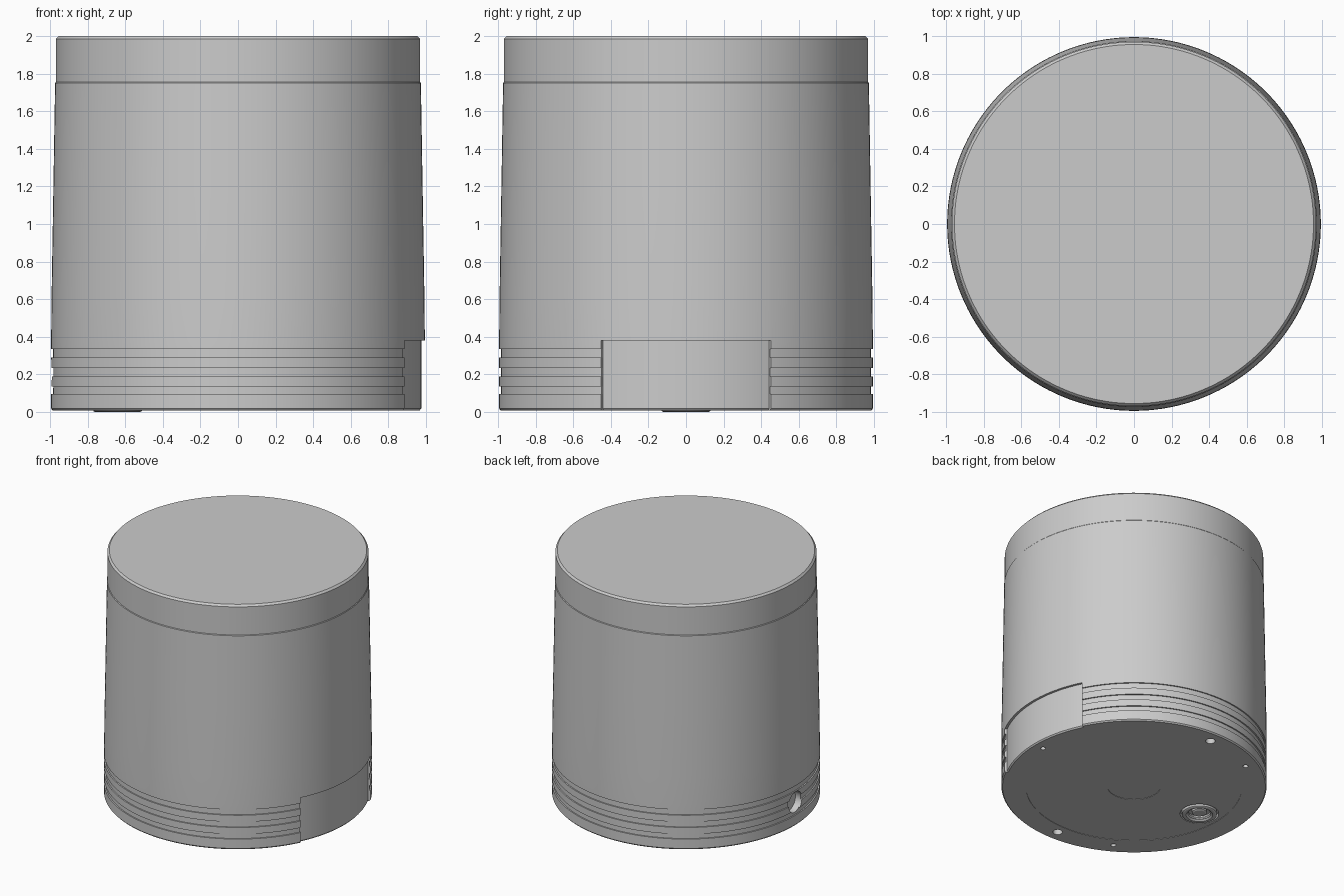
import bpy, bmesh, math
from mathutils import Matrix

cube = bpy.data.objects.get("Cube")
if cube:
    bpy.data.objects.remove(cube, do_unlink=True)

grey = bpy.data.materials.new("light_grey")
grey.use_nodes = True
colour = (0.6, 0.6, 0.6, 1)
grey.diffuse_color = colour
grey.node_tree.nodes["Principled BSDF"].inputs["Base Color"].default_value = colour

RECESS_ANGLE = math.radians(27)
RECESS_TOP = 0.38
RECESS_RADIUS = 0.975


def lathe(name, profile, angles, centre=(0, 0), limit=None, closed=False):
    """Revolve (radius, height) points; limit may adjust radius by angle."""
    bm = bmesh.new()
    rings = []
    for a in angles:
        ring = []
        for i, (r, z) in enumerate(profile):
            if limit:
                r = limit(r, z, a, i)
            ring.append(bm.verts.new((r * math.cos(a) + centre[0],
                                      r * math.sin(a) + centre[1], z)))
        rings.append(ring)
    n = len(profile)
    for k, ring in enumerate(rings):
        nxt = rings[(k + 1) % len(rings)]
        for i in range(n if closed else n - 1):
            j = (i + 1) % n
            bm.faces.new((ring[i], nxt[i], nxt[j], ring[j]))
    bmesh.ops.remove_doubles(bm, verts=bm.verts, dist=1e-5)
    bmesh.ops.recalc_face_normals(bm, faces=bm.faces)
    mesh = bpy.data.meshes.new(name)
    bm.to_mesh(mesh)
    bm.free()
    obj = bpy.data.objects.new(name, mesh)
    bpy.context.collection.objects.link(obj)
    mesh.materials.append(grey)
    return obj


def even_angles(count):
    return [math.tau * i / count for i in range(count)]


def select_only(obj):
    bpy.ops.object.select_all(action='DESELECT')
    obj.select_set(True)
    bpy.context.view_layer.objects.active = obj


def drill(target, radius, depth, matrix):
    """Cut a blind round hole; the cutter is centred on the surface."""
    bm = bmesh.new()
    bmesh.ops.create_cone(bm, cap_ends=True, segments=32, radius1=radius,
                          radius2=radius, depth=2 * depth, matrix=matrix)
    mesh = bpy.data.meshes.new("hole_cutter")
    bm.to_mesh(mesh)
    bm.free()
    mesh.materials.append(grey)
    cutter = bpy.data.objects.new("hole_cutter", mesh)
    cutter.hide_render = True
    bpy.context.collection.objects.link(cutter)
    mod = target.modifiers.new("hole", 'BOOLEAN')
    mod.operation = 'DIFFERENCE'
    mod.solver = 'EXACT'
    mod.object = cutter
    select_only(target)
    bpy.ops.object.modifier_apply(modifier=mod.name)
    bpy.data.objects.remove(cutter, do_unlink=True)


# Body profile from the top centre, down the wall, to the underside centre
profile = [(0, 2), (0.955, 2), (0.969, 1.985), (0.969, 1.755), (0.973, 1.75),
           (0.982, 1.2), (0.992, 0.6), (0.994, RECESS_TOP)]
recess_start = len(profile)
profile.append((0.994, RECESS_TOP))
for top, bottom in ((0.335, 0.29), (0.235, 0.19), (0.135, 0.095)):
    profile += [(0.994, top), (0.984, top), (0.984, bottom), (0.994, bottom)]
profile += [(0.994, 0.018), (0.985, 0.008), (0.81, 0.008), (0.81, 0.011),
            (0.2, 0.011), (0.2, 0.014), (0, 0.014)]


def side_recess(r, z, a, i):
    turn = abs((a + math.pi) % math.tau - math.pi)
    if i >= recess_start and turn < RECESS_ANGLE:
        return min(r, RECESS_RADIUS if z > 0.01 else 0.966)
    return r


# Extra angle steps give the recess crisp ends
angles = even_angles(160)
for side in (-1, 1):
    for nudge in (-0.002, 0.002):
        angles.append((side * RECESS_ANGLE + nudge) % math.tau)
body = lathe("body", profile, sorted(angles), limit=side_recess)

# Round holes in the underside: three small, two large
for degrees, radius in ((0, 0.02), (120, 0.02), (240, 0.02), (90, 0.036), (270, 0.036)):
    a = math.radians(degrees)
    drill(body, radius, 0.08,
          Matrix.Translation((0.89 * math.cos(a), 0.89 * math.sin(a), 0.01)))

# Socket bore under the base and cable hole in the side wall
SOCKET = (-0.64, 0)
drill(body, 0.145, 0.03, Matrix.Translation((*SOCKET, 0.01)))
drill(body, 0.085, 0.06,
      Matrix.Translation((-0.992, 0, 0.2)) @ Matrix.Rotation(math.pi / 2, 4, 'Y'))

# Threaded socket insert: flanged ring and recessed core
ring = lathe("socket_ring",
             [(0.13, 0.045), (0.13, 0.005), (0.12, 0), (0.1, 0), (0.085, 0.012),
              (0.095, 0.02), (0.085, 0.028), (0.085, 0.045)],
             even_angles(48), SOCKET, closed=True)
core = lathe("socket_core", [(0, 0.014), (0.045, 0.014), (0.055, 0.02), (0.055, 0.045), (0, 0.045)],
             even_angles(32), SOCKET)

for obj in (body, ring, core):
    select_only(obj)
    bpy.ops.object.shade_smooth_by_angle(angle=math.radians(25))
